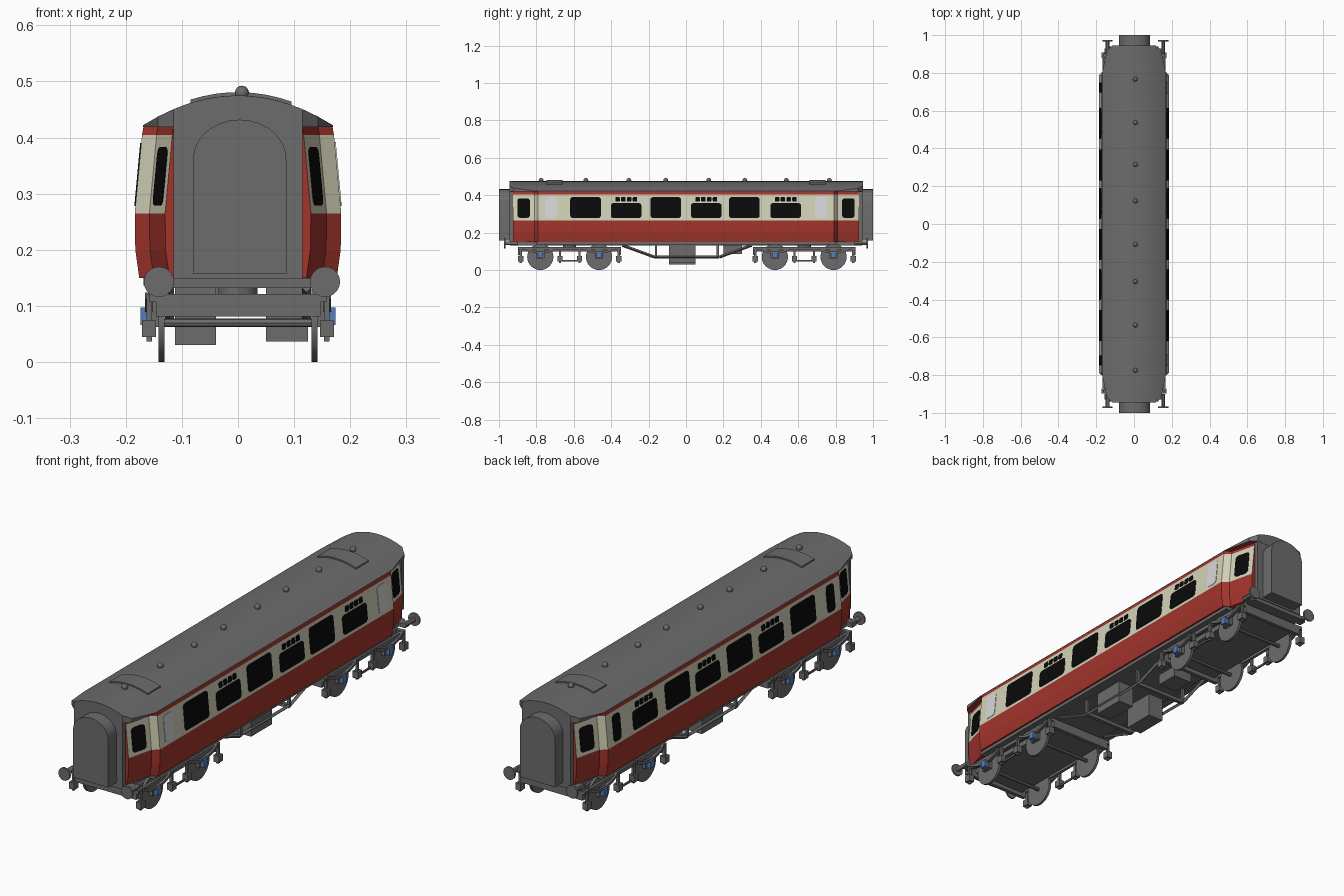
import bpy, bmesh, math
from mathutils import Matrix, Vector

if "Cube" in bpy.data.objects:
    bpy.data.objects.remove(bpy.data.objects["Cube"])


def material(name, r, g, b):
    m = bpy.data.materials.new(name)
    m.diffuse_color = (r, g, b, 1)
    m.use_nodes = True
    m.node_tree.nodes["Principled BSDF"].inputs["Base Color"].default_value = m.diffuse_color
    return m


GREY = material("grey", 0.15, 0.15, 0.15)
RED = material("crimson", 0.36, 0.035, 0.025)
CREAM = material("cream", 0.65, 0.64, 0.48)
BLACK = material("black_glass", 0.003, 0.003, 0.003)
FROST = material("frosted_glass", 0.68, 0.68, 0.71)
BLUE = material("blue", 0.09, 0.21, 0.48)


def finish(name, bm, mats, smooth=False):
    bmesh.ops.recalc_face_normals(bm, faces=bm.faces[:])
    me = bpy.data.meshes.new(name)
    bm.to_mesh(me)
    bm.free()
    for m in mats:
        me.materials.append(m)
    ob = bpy.data.objects.new(name, me)
    bpy.context.collection.objects.link(ob)
    if smooth:
        bpy.ops.object.select_all(action='DESELECT')
        ob.select_set(True)
        bpy.context.view_layer.objects.active = ob
        bpy.ops.object.shade_smooth_by_angle(angle=math.radians(30))
    return ob


def loft(name, rings, mats, rule=None, smooth=False):
    """Skin closed rings of points and cap both ends."""
    bm = bmesh.new()
    rows = [[bm.verts.new(p) for p in r] for r in rings]
    n = len(rows[0])
    for a, b in zip(rows, rows[1:]):
        for i in range(n):
            j = (i + 1) % n
            bm.faces.new((a[i], a[j], b[j], b[i]))
    bm.faces.new(rows[0])
    bm.faces.new(rows[-1])
    if rule:
        bm.normal_update()
        for f in bm.faces:
            f.material_index = rule(f)
    return finish(name, bm, mats, smooth)


def box(name, x0, x1, y0, y1, z0, z1, mat=GREY):
    return loft(name, [[(x0, y, z0), (x1, y, z0), (x1, y, z1), (x0, y, z1)] for y in (y0, y1)], [mat])


def rod(name, a, b, r, segs=12, mat=GREY, r2=None):
    a, b = Vector(a), Vector(b)
    d = b - a
    bm = bmesh.new()
    mtx = Matrix.Translation((a + b) / 2) @ d.to_track_quat('Z', 'Y').to_matrix().to_4x4()
    bmesh.ops.create_cone(bm, cap_ends=True, segments=segs, radius1=r,
                          radius2=r if r2 is None else r2, depth=d.length, matrix=mtx)
    return finish(name, bm, [mat], segs > 8)


# Shape rules of the coach: side profile, end taper and roof arc
PROFILE = [(0.176, 0.15), (0.183, 0.20), (0.184, 0.265), (0.171, 0.405), (0.168, 0.422)]


def arc(x):
    return 0.475 - 1.85 * x * x


def taper(y):
    y = abs(y)
    if y < 0.79:
        return 0
    if y < 0.81:
        return 0.026 * (y - 0.79) / 0.02
    return 0.026 + 0.028 * (y - 0.81) / 0.115


# Body shell with red and cream bands
def body_rule(f):
    if abs(f.normal.z) > 0.9:
        return 0 if f.normal.z < 0 else 1
    z = f.calc_center_median().z
    return 2 if 0.265 < z < 0.405 and abs(f.normal.y) < 0.99 else 1


rings = []
for y in (-0.925, -0.81, -0.79, 0.79, 0.81, 0.925):
    side = [(x - taper(y), y, z) for x, z in PROFILE]
    rings.append(side + [(-x, yy, z) for x, yy, z in reversed(side)])
loft("body_shell", rings, [GREY, RED, CREAM], body_rule)

# Roof, narrowing at both ends
rings = []
for y, w in ((-0.945, 0.115), (-0.92, 0.143), (-0.80, 0.169), (0.80, 0.169), (0.92, 0.143), (0.945, 0.115)):
    top = [(w * (i / 6 - 1), y, arc(w * (i / 6 - 1))) for i in range(13)]
    rings.append(top + [(w, y, 0.419), (-w, y, 0.419)])
loft("roof", rings, [GREY, RED], lambda f: 1 if f.normal.z < -0.9 else 0, True)

# Roof hatches and ventilators
for s in (-1, 1):
    xs = [-0.085 + 0.18 * i / 8 for i in range(9)]
    loft("roof_hatch", [[(x, s * y, arc(x) + 0.006) for x in xs] +
                        [(x, s * y, arc(x) - 0.004) for x in reversed(xs)]
                        for y in (0.66, 0.745)], [GREY])
for y in (-0.775, -0.535, -0.305, -0.108, 0.122, 0.315, 0.537, 0.767):
    bm = bmesh.new()
    bmesh.ops.create_uvsphere(bm, u_segments=12, v_segments=8, radius=0.0125,
                              matrix=Matrix.Translation((0.007, y, 0.48)))
    finish("roof_ventilator", bm, [GREY], True)


# Windows: thin rounded plates that follow the sloping side
def window(name, s, y0, y1, z0, z1, mat=BLACK, r=0.014):
    pts = []
    for cy, cz, a0 in ((y1 - r, z1 - r, 0), (y0 + r, z1 - r, 90), (y0 + r, z0 + r, 180), (y1 - r, z0 + r, 270)):
        for k in range(4):
            a = math.radians(a0 + 30 * k)
            pts.append((cy + r * math.cos(a), cz + r * math.sin(a)))

    def ring(d):
        return [(s * (0.184 - 0.013 * (z - 0.265) / 0.14 - taper(y) + d), y, z) for y, z in pts]
    loft(name, [ring(-0.004), ring(0.002)], [mat])


for s in (-1, 1):
    for i, c in enumerate((-0.537, -0.32, -0.108, 0.108, 0.312, 0.533)):
        if i % 2 == 0:
            window("large_window", s, c - 0.082, c + 0.082, 0.278, 0.39)
        else:
            window("vented_window", s, c - 0.082, c + 0.082, 0.278, 0.358)
            for k in range(4):
                y = c - 0.046 + k * 0.031
                window("window_vent", s, y - 0.012, y + 0.012, 0.366, 0.39, r=0.005)
    for e in (-1, 1):
        c = e * 0.868
        window("door_window", s, c - 0.034, c + 0.034, 0.279, 0.383)
        c = e * 0.722
        if s > 0:
            window("frosted_window", s, c - 0.031, c + 0.031, 0.278, 0.392, FROST)
        else:
            window("narrow_window", s, c - 0.026, c + 0.026, 0.278, 0.39)

# Ends: grey end wall, corridor connection, buffers
for e in (-1, 1):
    w = 0.115
    wall = [(w * (1 - i / 5), arc(w * (1 - i / 5)) - 0.0005) for i in range(11)]
    wall = [(-w, 0.148), (w, 0.148)] + wall
    loft("end_wall", [[(x, e * y, z) for x, z in wall] for y in (0.90, 0.944)], [GREY])
    arch = [(-0.083, 0.157), (0.083, 0.157)] + [
        (0.083 * math.cos(math.pi * i / 14), 0.362 + 0.07 * math.sin(math.pi * i / 14)) for i in range(15)]
    loft("corridor_connection", [[(x + 0.003, e * y, z) for x, z in arch] for y in (0.94, 1.0)], [GREY], smooth=True)
    box("buffer_beam", -0.155, 0.16, e * 0.90, e * 0.93, 0.132, 0.149)
    for x in (-0.141, 0.155):
        rod("buffer_shank", (x, e * 0.90, 0.143), (x, e * 0.966, 0.143), 0.010)
        rod("buffer_head", (x, e * 0.966, 0.143), (x, e * 0.974, 0.143), 0.027, 20)

# Underframe
box("floor", -0.13, 0.13, -0.94, 0.94, 0.132, 0.149)
box("floor_edge", -0.168, 0.168, -0.80, 0.80, 0.136, 0.151)
box("equipment_box_left", -0.112, -0.039, -0.09, 0.052, 0.03, 0.135)
box("equipment_box_right", 0.05, 0.125, -0.09, 0.052, 0.037, 0.135)
box("small_tank", -0.06, 0.03, 0.20, 0.30, 0.085, 0.135)
for y in (-0.16, 0.17):
    box("truss_cross_bar", -0.125, 0.125, y - 0.008, y + 0.008, 0.062, 0.076)
for x in (-0.122, 0.122):
    path = [(-0.34, 0.132), (-0.17, 0.07), (0.18, 0.07), (0.35, 0.132)]
    for (ya, za), (yb, zb) in zip(path, path[1:]):
        rod("truss_bar", (x, ya, za), (x, yb, zb), 0.008, 4)
    for y in (-0.16, 0.17):
        box("truss_post", x - 0.006, x + 0.006, y - 0.006, y + 0.006, 0.07, 0.135)

# Bogies
for cy in (-0.622, 0.632):
    box("bogie_plate", -0.125, 0.125, cy - 0.27, cy + 0.27, 0.098, 0.12)
    rod("bogie_pivot", (0, cy, 0.11), (0, cy, 0.135), 0.035, 12)
    for d in (-0.267, 0.267):
        box("bogie_end_beam", -0.146, 0.147, cy + d - 0.008, cy + d + 0.008, 0.081, 0.121)
    for d in (-0.157, 0.157):
        rod("axle", (-0.14, cy + d, 0.07), (0.14, cy + d, 0.07), 0.008, 8)
    for s in (-1, 1):
        def sbox(name, x0, x1, y0, y1, z0, z1, mat=GREY):
            box(name, s * x0, s * x1, cy + y0, cy + y1, z0, z1, mat)
        sbox("bogie_side_frame", 0.146, 0.158, -0.275, 0.275, 0.107, 0.122)
        sbox("bogie_tie_bar", 0.152, 0.158, -0.05, 0.05, 0.045, 0.053)
        for d in (-0.262, -0.052, 0.052, 0.262):
            sbox("spring_hanger_post", 0.153, 0.163, d - 0.006, d + 0.006, 0.07, 0.12)
            sbox("spring_hanger", 0.146, 0.171, d - 0.014, d + 0.014, 0.045, 0.074)
            sbox("spring_hanger_tip", 0.153, 0.163, d - 0.006, d + 0.006, 0.037, 0.046)
        for d in (-0.157, 0.157):
            rod("wheel", (s * 0.131, cy + d, 0.07), (s * 0.142, cy + d, 0.07), 0.07, 32)
            sbox("axle_box_guard", 0.140, 0.157, d - 0.022, d + 0.022, 0.062, 0.11)
            sbox("axle_box", 0.15, 0.174, d - 0.013, d + 0.013, 0.066, 0.097, BLUE)
            # sagging leaf spring
            bow = [(cy + d + 0.09 * t / 4, 0.088 + 0.024 * (t / 4) ** 2) for t in range(-4, 5)]
            bow += [(y, z + 0.012) for y, z in reversed(bow)]
            loft("leaf_spring", [[(s * x, y, z) for y, z in bow] for x in (0.152, 0.166)], [GREY])
